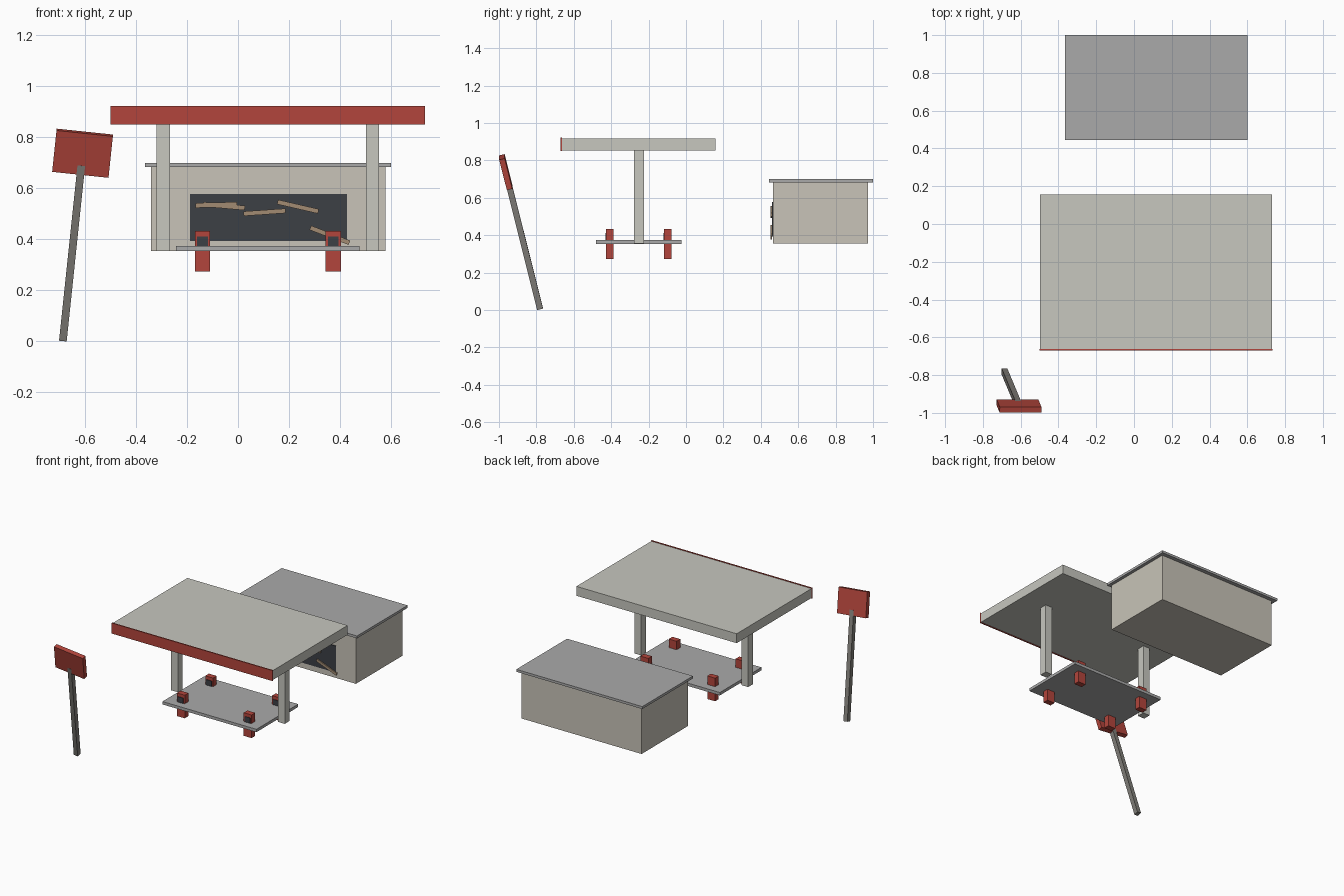
import bpy
from math import radians, sin, cos
from mathutils import Matrix, Vector

if "Cube" in bpy.data.objects:
    bpy.data.objects.remove(bpy.data.objects["Cube"])


def material(name, rgb):
    m = bpy.data.materials.new(name)
    m.diffuse_color = (*rgb, 1)
    m.use_nodes = True
    m.node_tree.nodes["Principled BSDF"].inputs["Base Color"].default_value = m.diffuse_color
    return m


RED = material("faded_red", (0.45, 0.06, 0.045))
PLASTER = material("plaster", (0.58, 0.55, 0.48))
CONCRETE = material("pale_concrete", (0.57, 0.57, 0.52))
ROOF = material("roof_grey", (0.40, 0.40, 0.40))
METAL = material("post_metal", (0.22, 0.21, 0.19))
GLASS = material("dark_glass", (0.045, 0.05, 0.06))
WOOD = material("plank_wood", (0.36, 0.26, 0.17))


def box(name, x, y, z, mat, matrix=Matrix()):
    """Box given by (min, max) ranges, then moved by a matrix."""
    bpy.ops.mesh.primitive_cube_add(size=1)
    ob = bpy.context.object
    ob.name = name
    ob.data.name = name
    centre = Vector([(r[0] + r[1]) / 2 for r in (x, y, z)])
    size = [r[1] - r[0] for r in (x, y, z)]
    ob.data.transform(Matrix.Translation(centre) @ Matrix.Diagonal((*size, 1)))
    ob.matrix_world = matrix
    ob.data.materials.append(mat)
    return ob


# Shop building with overhanging roof and front window
box("shop_walls", (-0.341, 0.578), (0.465, 0.973), (0.355, 0.685), PLASTER)
box("shop_roof", (-0.365, 0.60), (0.445, 1.0), (0.683, 0.70), ROOF)
box("shop_window", (-0.188, 0.427), (0.460, 0.470), (0.394, 0.578), GLASS)

# Loose planks nailed over the window: x, z, tilt in degrees
planks = [(-0.085, 0.535, 2), (-0.055, 0.530, -5), (0.104, 0.506, 4),
          (0.235, 0.528, -13), (0.36, 0.416, -21)]
for i, (px, pz, tilt) in enumerate(planks):
    place = Matrix.Translation((px, 0.457 - 0.001 * (i == 1), pz)) @ Matrix.Rotation(radians(-tilt), 4, 'Y')
    box(f"window_plank_{i + 1}", (-0.082, 0.082), (-0.004, 0.004), (-0.009, 0.009), WOOD, place)

# Canopy with red front fascia and two posts
box("canopy", (-0.498, 0.73), (-0.664, 0.157), (0.853, 0.918), CONCRETE)
box("canopy_fascia", (-0.50, 0.732), (-0.670, -0.662), (0.849, 0.922), RED)
for side, px in (("left", -0.293), ("right", 0.527)):
    box(f"canopy_post_{side}", (px - 0.026, px + 0.026), (-0.278, -0.225), (0.355, 0.86), CONCRETE)

# Pump island slab and four pumps with dark screens
box("pump_island", (-0.243, 0.477), (-0.48, -0.023), (0.354, 0.374), ROOF)
for i, px in enumerate((-0.139, 0.373)):
    for j, py in enumerate((-0.407, -0.097)):
        box(f"pump_{i}{j}", (px - 0.03, px + 0.03), (py - 0.02, py + 0.02), (0.273, 0.433), RED)
        box(f"pump_screen_{i}{j}", (px - 0.021, px + 0.021), (py - 0.024, py - 0.018), (0.37, 0.411), GLASS)

# Leaning roadside sign, built upright and tilted as one
lean = (Matrix.Translation((-0.686, -0.78, 0.005))
        @ Matrix.Rotation(radians(6), 4, 'Y') @ Matrix.Rotation(radians(14), 4, 'X'))
box("sign_post", (-0.015, 0.015), (-0.016, 0.016), (0, 0.712), METAL, lean)
box("sign_board", (-0.111, 0.111), (-0.015, 0.015), (0.675, 0.843), RED, lean)
